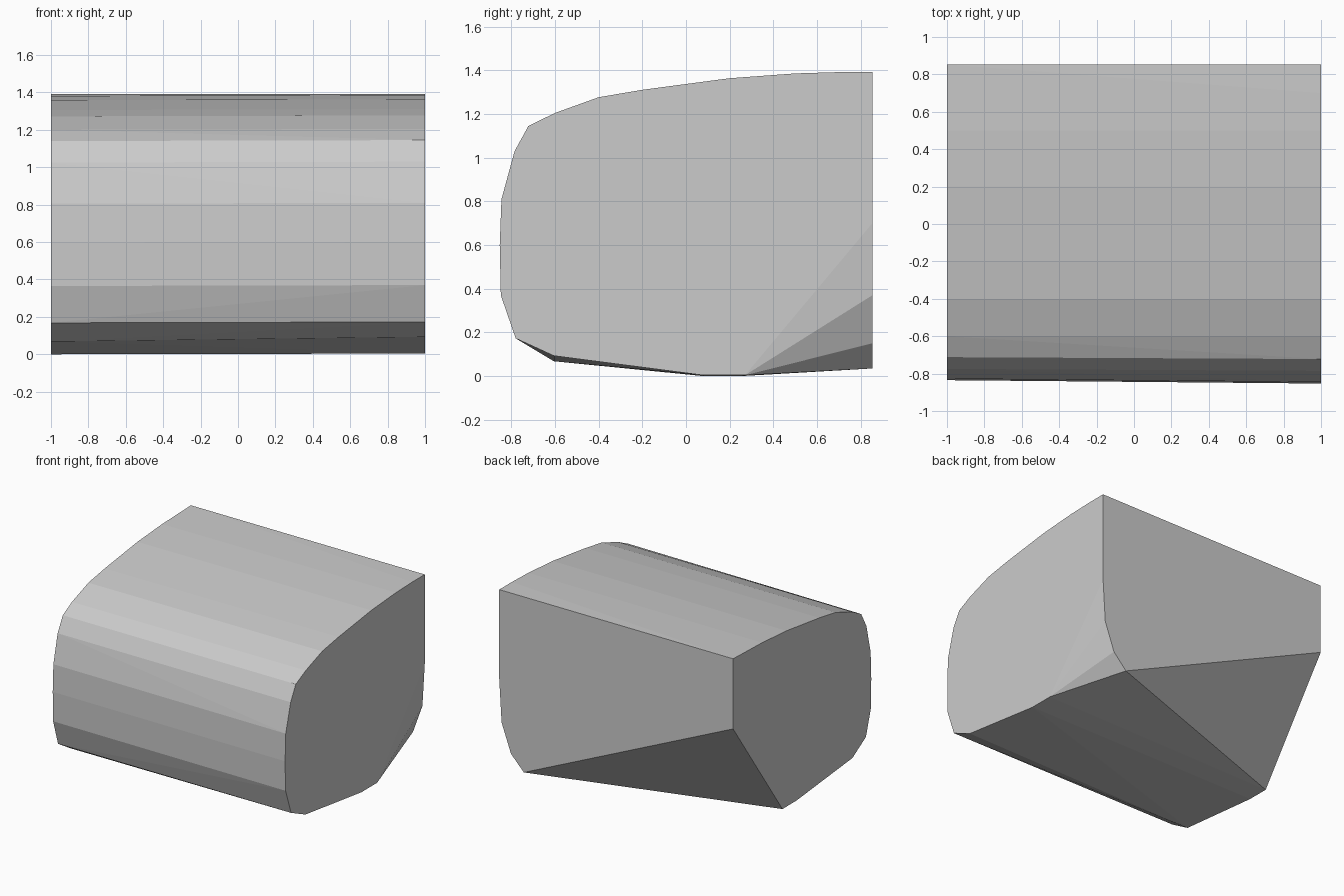
import bpy, bmesh, math

if "Cube" in bpy.data.objects:
    bpy.data.objects.remove(bpy.data.objects["Cube"])

# Side profile (y, z) shared by both ends: top back, over the front, to the underside
profile = [(0.853, 1.392), (0.7, 1.392), (0.5, 1.386), (0.2, 1.364), (-0.2, 1.311),
           (-0.4, 1.277), (-0.6, 1.205), (-0.722, 1.145), (-0.785, 1.03),
           (-0.845, 0.81), (-0.853, 0.6), (-0.848, 0.37), (-0.78, 0.173)]

# Right end follows the profile; the left end is set back slightly at the front
points = [(1, y, z) for y, z in profile]
points += [(-1, y + (0.018 if y < -0.8 else 0.01 if y < -0.7 else 0), z - 0.005)
           for y, z in profile[1:]]
points.append((-1, *profile[0]))

# Underside of each end
points += [(1, -0.605, 0.093), (1, 0.08, 0.004), (1, 0.27, 0.004),
           (-1, -0.605, 0.068), (-1, 0.08, 0.0), (-1, 0.25, 0.0)]

# Back face: rounded lower right corner, high lower left corner
points += [(1, 0.853, 0.70), (0.98, 0.853, 0.37), (0.90, 0.853, 0.15),
           (0.79, 0.853, 0.035), (-1, 0.853, 0.85)]

# Wrap the outline points in a convex faceted block
bm = bmesh.new()
for p in points:
    bm.verts.new(p)
result = bmesh.ops.convex_hull(bm, input=bm.verts[:])
spare = {g for g in result["geom_interior"] + result["geom_unused"]
         if isinstance(g, bmesh.types.BMVert)}
bmesh.ops.delete(bm, geom=list(spare), context='VERTS')
bmesh.ops.dissolve_limit(bm, angle_limit=math.radians(0.5),
                         verts=bm.verts[:], edges=bm.edges[:])
bmesh.ops.recalc_face_normals(bm, faces=bm.faces[:])

mesh = bpy.data.meshes.new("rounded_block")
bm.to_mesh(mesh)
bm.free()
bpy.context.collection.objects.link(bpy.data.objects.new("rounded_block", mesh))
